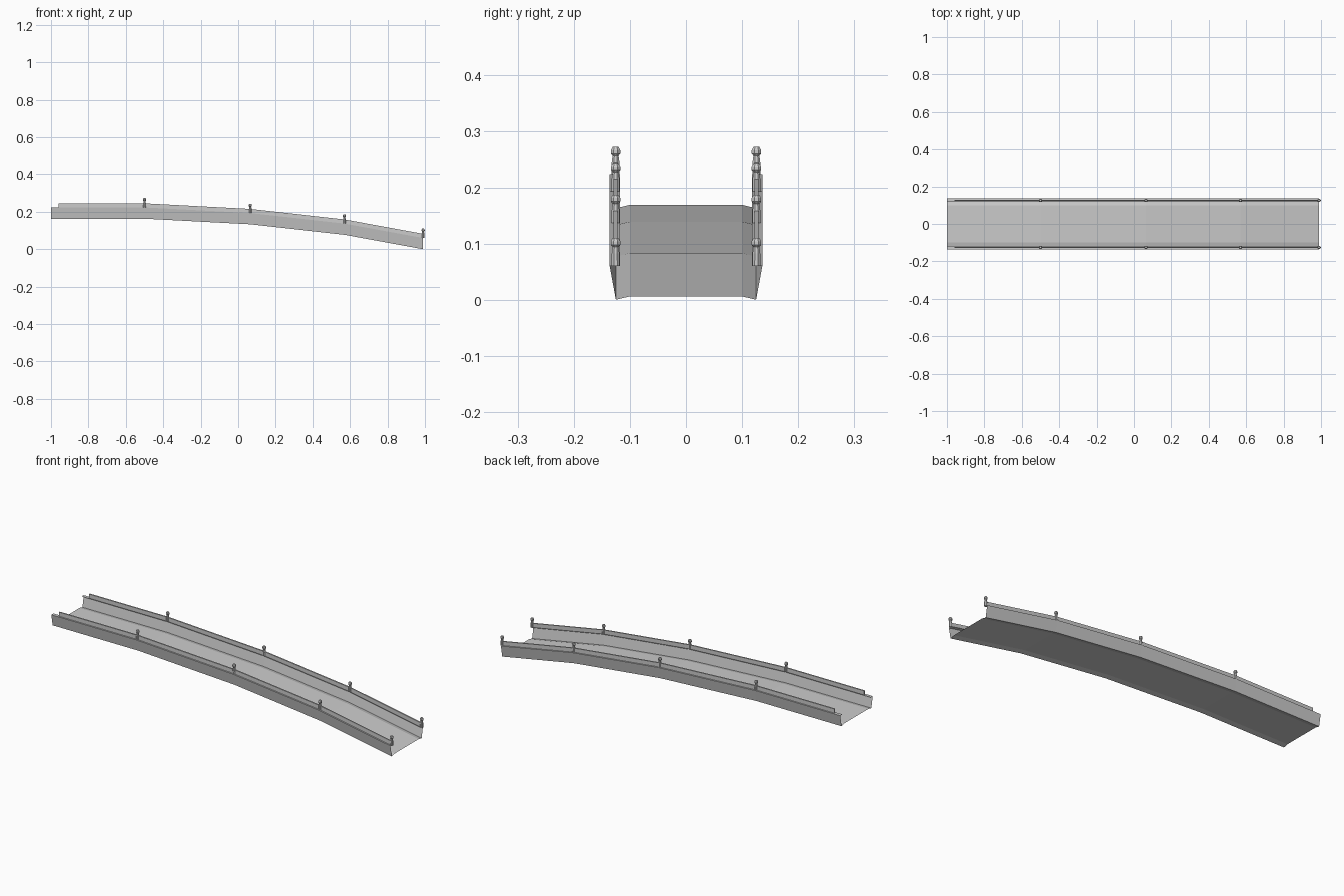
import bpy, bmesh, math

if "Cube" in bpy.data.objects:
    bpy.data.objects.remove(bpy.data.objects["Cube"], do_unlink=True)

grey = bpy.data.materials.new("light grey stone")
grey.use_nodes = True
COLOUR = (0.6, 0.6, 0.6, 1)
grey.diffuse_color = COLOUR
grey.node_tree.nodes["Principled BSDF"].inputs["Base Color"].default_value = COLOUR

# Bridge path: (x, z) of the lower edge at each bend
PATH = [(-1, 0.163), (-0.5, 0.163), (0.065, 0.133), (0.57, 0.077), (0.99, 0)]
LEDGE = 0.06
RAIL_Y = 0.1255


def finish(bm, name):
    bmesh.ops.recalc_face_normals(bm, faces=bm.faces)
    mesh = bpy.data.meshes.new(name)
    bm.to_mesh(mesh)
    bm.free()
    mesh.materials.append(grey)
    obj = bpy.data.objects.new(name, mesh)
    bpy.context.collection.objects.link(obj)
    return obj


def sweep(name, profile, path, closed=False):
    """Carry a (y, z) profile along the path."""
    bm = bmesh.new()
    rings = [[bm.verts.new((x, y, z + h)) for y, h in profile] for x, z in path]
    n = len(profile)
    for a, b in zip(rings, rings[1:]):
        for i in range(n if closed else n - 1):
            j = (i + 1) % n
            bm.faces.new((a[i], a[j], b[j], b[i]))
    if closed:
        bm.faces.new(rings[0])
        bm.faces.new(rings[-1])
    return finish(bm, name)


def post(name, x, y, z):
    """Eight-sided post with a flared knob."""
    profile = [(0.008, 0), (0.0075, 0.022), (0.0058, 0.034), (0.0092, 0.038),
               (0.0092, 0.044), (0.0055, 0.05)]
    bm = bmesh.new()
    rings = []
    for r, h in profile:
        angles = [math.tau * (k + 0.5) / 8 for k in range(8)]
        rings.append([bm.verts.new((x + r * math.cos(a), y + r * math.sin(a), z + h))
                      for a in angles])
    for a, b in zip(rings, rings[1:]):
        for k in range(8):
            j = (k + 1) % 8
            bm.faces.new((a[k], a[j], b[j], b[k]))
    bm.faces.new(rings[0])
    bm.faces.new(rings[-1])
    finish(bm, name)


# Deck with sloping margins
sweep("deck", [(-0.125, 0), (-0.1, 0.006), (0.1, 0.006), (0.125, 0)], PATH)

for side, s in (("left", 1), ("right", -1)):
    facing = "back" if s > 0 else "front"
    # Leaning side wall with an inward ledge
    sweep(facing + "_wall", [(s * 0.125, 0), (s * 0.136, LEDGE), (s * 0.118, LEDGE)], PATH)
    # Thin rail on the ledge, set back from the high end
    t = 0.0035
    rail = [(s * RAIL_Y - t, LEDGE), (s * RAIL_Y + t, LEDGE),
            (s * RAIL_Y + t, 0.082), (s * RAIL_Y - t, 0.082)]
    sweep(facing + "_rail", rail, [(-0.96, PATH[0][1])] + PATH[1:], closed=True)
    # Posts at the bends and the low end
    for i, (x, z) in enumerate(PATH[1:]):
        post(f"{facing}_post_{i + 1}", x, s * RAIL_Y, z + LEDGE)
